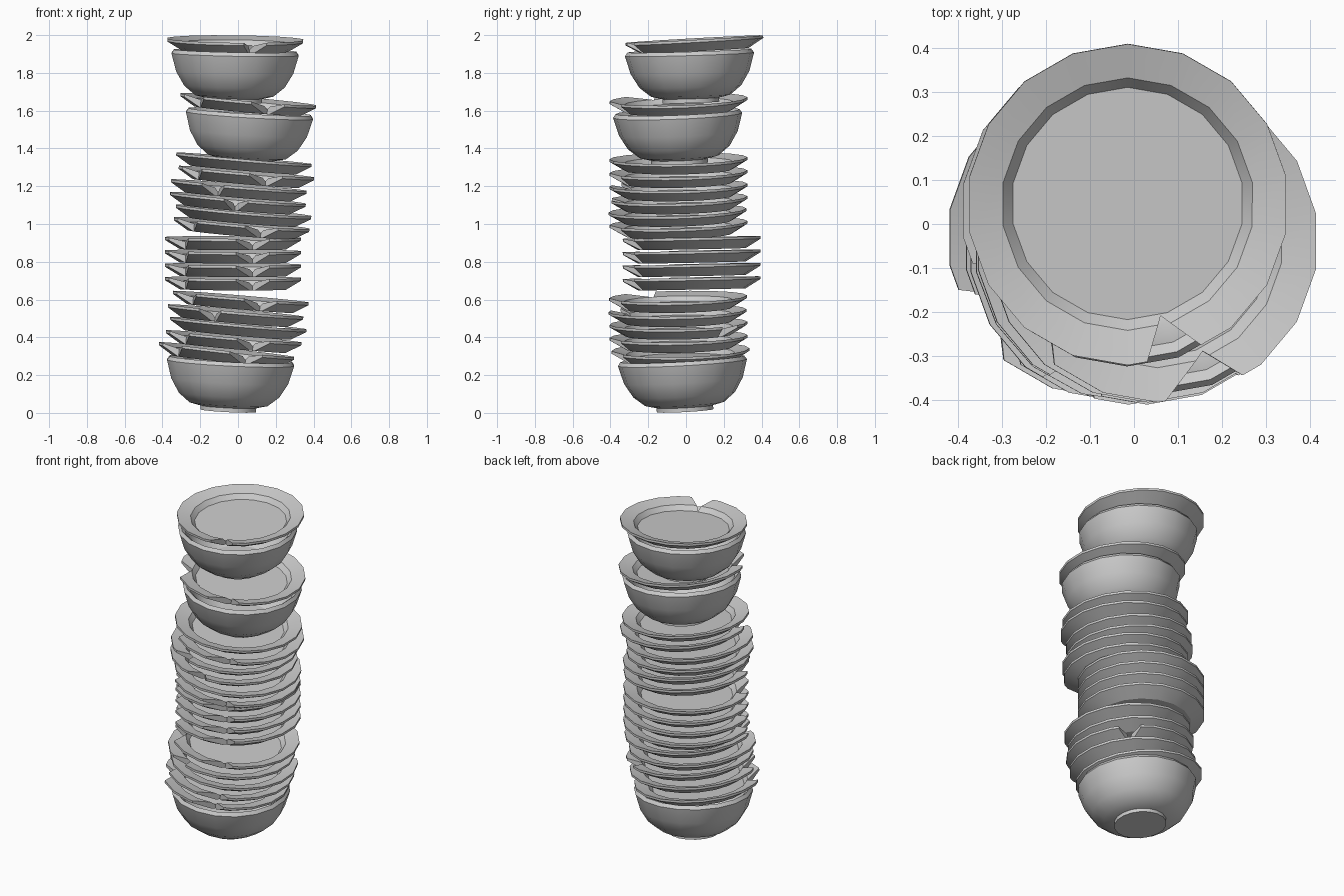
import bpy, bmesh
from math import sin, cos, pi, radians
from mathutils import Vector, Matrix

if "Cube" in bpy.data.objects:
    bpy.data.objects.remove(bpy.data.objects["Cube"])

SIDES = 18
# closed-surface profiles (radius, height), from bottom centre to top centre
PLATE = [(0, 0), (0.285, 0), (0.365, 0.048), (0.365, 0.062),
         (0.287, 0.042), (0.264, 0.014), (0, 0.014)]
BOWL = [(0, 0), (0.15, 0), (0.15, 0.022), (0.21, 0.036), (0.27, 0.085),
        (0.315, 0.16), (0.342, 0.255), (0.328, 0.275), (0.305, 0.255),
        (0.285, 0.17), (0.24, 0.1), (0.17, 0.055), (0, 0.05)]
# chip outlines in plan
NOTCH = [(0.045, -0.355), (0.057, -0.47), (0.25, -0.45), (0.175, -0.325), (0.075, -0.255)]
FRONT_V = [(0.015, -0.365), (0.02, -0.48), (0.28, -0.46), (0.195, -0.305), (0.105, -0.25)]
SIDE_CUT = [(-0.25, -0.13), (-0.5, -0.1), (-0.5, -0.5), (-0.235, -0.5), (-0.235, -0.29)]
CHIPS = {'whole': [], 'notched': [NOTCH], 'broken': [FRONT_V, SIDE_CUT]}


def make_object(name, bm):
    bmesh.ops.recalc_face_normals(bm, faces=bm.faces)
    me = bpy.data.meshes.new(name)
    bm.to_mesh(me)
    bm.free()
    ob = bpy.data.objects.new(name, me)
    bpy.context.collection.objects.link(ob)
    return ob


def lathe(name, profile):
    bm = bmesh.new()
    rings = []
    for r, z in profile:
        if r == 0:
            continue
        rings.append([bm.verts.new((r * sin(2 * pi * i / SIDES), r * cos(2 * pi * i / SIDES), z))
                      for i in range(SIDES)])
    # flat-bottomed and flat-topped caps
    bm.faces.new(rings[0])
    bm.faces.new(rings[-1])
    for a, b in zip(rings, rings[1:]):
        for i in range(SIDES):
            j = (i + 1) % SIDES
            bm.faces.new((a[i], a[j], b[j], b[i]))
    return make_object(name, bm)


def chip(ob, outline):
    bm = bmesh.new()
    lo = [bm.verts.new((x, y, -0.1)) for x, y in outline]
    hi = [bm.verts.new((x, y, 0.2)) for x, y in outline]
    bm.faces.new(lo)
    bm.faces.new(hi)
    n = len(outline)
    for i in range(n):
        bm.faces.new((lo[i], lo[(i + 1) % n], hi[(i + 1) % n], hi[i]))
    cutter = make_object("chip_cutter", bm)
    cutter.hide_render = True
    mod = ob.modifiers.new("chip", 'BOOLEAN')
    mod.operation = 'DIFFERENCE'
    mod.solver = 'EXACT'
    mod.object = cutter
    bpy.context.view_layer.objects.active = ob
    bpy.ops.object.modifier_apply(modifier=mod.name)
    bpy.data.objects.remove(cutter)


def place(ob, x, y, rim_z, sx, sy, height, turn=0):
    # sx, sy are the rim slopes along x and y; (x, y, rim_z) is the rim centre
    n = Vector((-sx, -sy, 1)).normalized()
    tilt = Vector((0, 0, 1)).rotation_difference(n).to_matrix().to_4x4()
    ob.data.transform(Matrix.Translation((x, y, rim_z)) @ tilt
                      @ Matrix.Rotation(radians(turn), 4, 'Z')
                      @ Matrix.Translation((0, 0, -height)))
    bpy.ops.object.select_all(action='DESELECT')
    ob.select_set(True)
    bpy.context.view_layer.objects.active = ob
    bpy.ops.object.shade_smooth_by_angle(angle=radians(30))


# bowls
for name, args in (("bottom_bowl", (-0.038, -0.02, 0.286, -0.05, 0.055)),
                   ("middle_bowl", (0.062, -0.045, 1.595, -0.06, 0.04)),
                   ("top_bowl", (-0.015, 0.018, 1.918, -0.02, 0.03))):
    place(lathe(name, BOWL), *args, 0.275)

# plates: kind, x, y, rim height, slope x, slope y, turn
plates = [('broken', -0.06, -0.03, 0.335, -0.11, 0.02, 0),
          ('broken', -0.022, -0.04, 0.405, -0.09, 0.02, 0),
          ('notched', 0.002, -0.04, 0.475, -0.09, 0.02, 123),
          ('notched', -0.012, -0.045, 0.542, -0.09, 0.02, -40),
          ('broken', 0.015, -0.042, 0.615, -0.085, 0.02, 0)]
plates += [('broken', -0.027, 0.03, 0.716 + 0.071 * i, -0.005, 0.02, 0) for i in range(4)]
plates += [('broken', 0.02, -0.04, 1.005, -0.085, 0.03, 0),
           ('whole', 0.03, -0.045, 1.072, -0.085, 0.03, 0),
           ('notched', 0.0, -0.04, 1.138, -0.085, 0.025, -19),
           ('notched', 0.005, -0.04, 1.206, -0.085, 0.02, -40),
           ('broken', 0.045, -0.04, 1.277, -0.085, 0.02, 0),
           ('whole', 0.032, -0.04, 1.348, -0.085, 0.015, 0),
           ('broken', 0.055, -0.04, 1.66, -0.09, 0.03, 0),
           ('notched', -0.014, 0.044, 1.979, -0.012, 0.055, 0)]
for k, (kind, x, y, z, sx, sy, turn) in enumerate(plates):
    plate = lathe(f"{kind}_plate_{k + 1}", PLATE)
    for outline in CHIPS[kind]:
        chip(plate, outline)
    place(plate, x, y, z, sx, sy, 0.062, turn)
